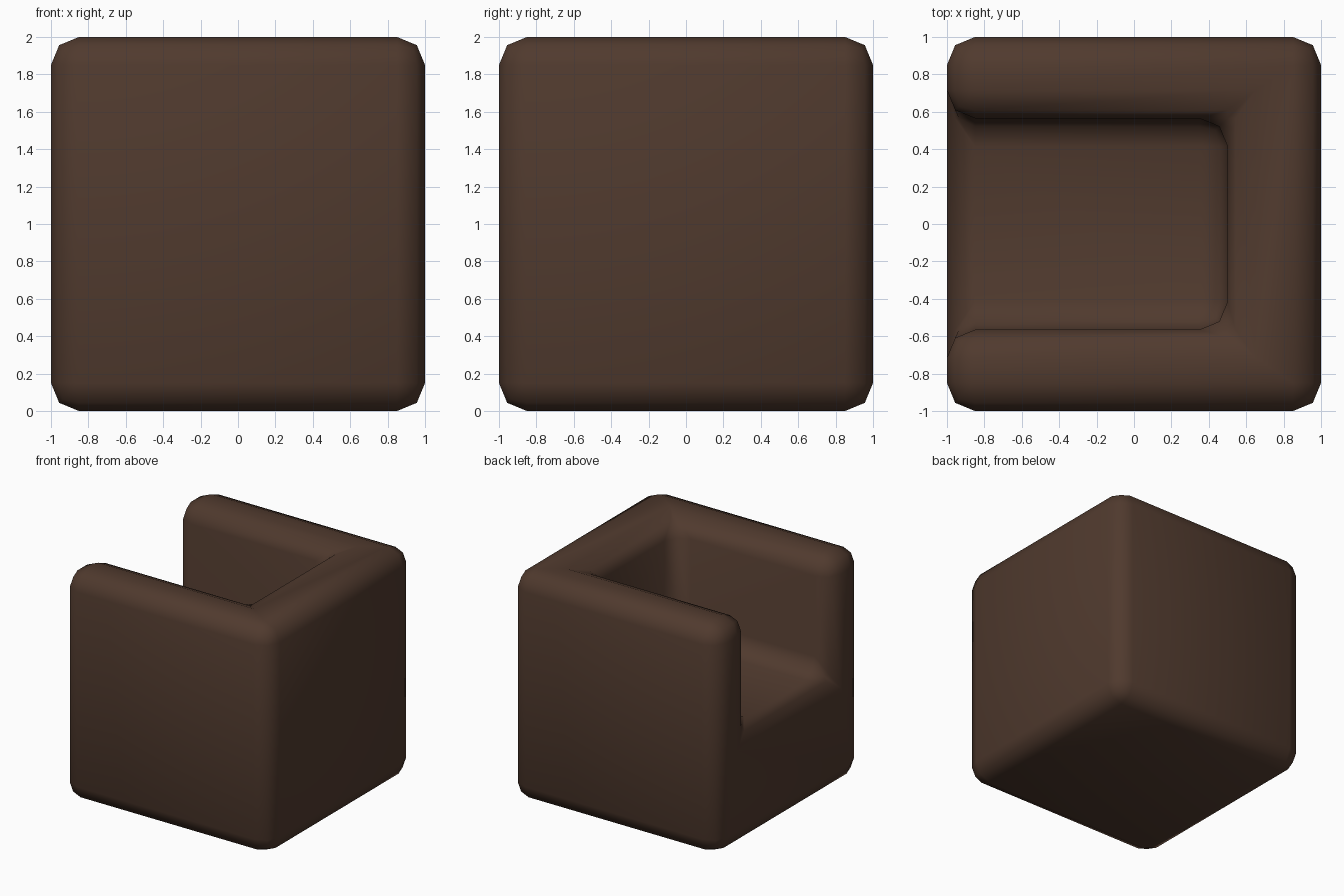
import bpy

if "Cube" in bpy.data.objects:
    bpy.data.objects.remove(bpy.data.objects["Cube"])

def box(name, lo, hi):
    bpy.ops.mesh.primitive_cube_add(size=1, location=[(a + b) / 2 for a, b in zip(lo, hi)])
    ob = bpy.context.object
    ob.name = name
    ob.scale = [b - a for a, b in zip(lo, hi)]
    bpy.ops.object.transform_apply(location=False, rotation=False, scale=True)
    return ob

# Dark brown upholstery
brown = bpy.data.materials.new("brown_upholstery")
brown.diffuse_color = (0.08, 0.042, 0.027, 1)
brown.use_nodes = True
brown.node_tree.nodes["Principled BSDF"].inputs["Base Color"].default_value = brown.diffuse_color

# Seat opening, open to the top and to -x
cutter = box("seat_cutter", (-1.5, -0.565, 1.0), (0.5, 0.565, 2.5))
cutter.data.materials.append(brown)

# Armchair body: block with two arms and a backrest
chair = box("armchair_body", (-1, -1, 0), (1, 1, 2))
chair.data.materials.append(brown)
cut = chair.modifiers.new("seat_opening", 'BOOLEAN')
cut.operation = 'DIFFERENCE'
cut.solver = 'EXACT'
cut.object = cutter
bpy.ops.object.modifier_apply(modifier=cut.name)
cutter.hide_render = True
cutter.hide_viewport = True

# Soft rounded edges
bevel = chair.modifiers.new("rounded_edges", 'BEVEL')
bevel.width = 0.15
bevel.segments = 2
bevel.limit_method = 'ANGLE'
bevel.use_clamp_overlap = False
for p in chair.data.polygons:
    p.use_smooth = True
